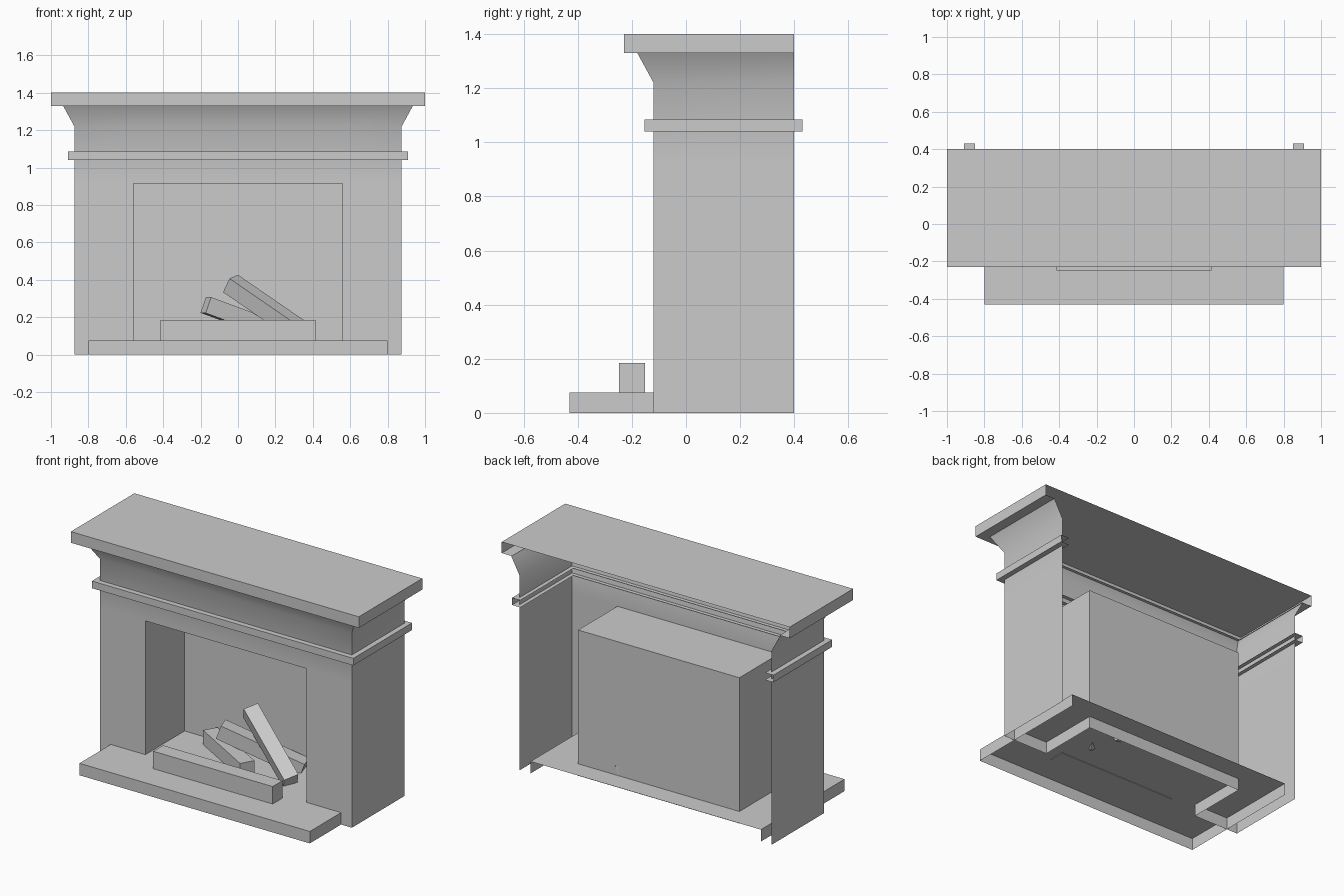
import bpy
import bmesh
import math
from mathutils import Matrix, Vector

old = bpy.data.objects.get("Cube")
if old:
    bpy.data.objects.remove(old, do_unlink=True)

# One plain grey for everything
GREY = (0.6, 0.6, 0.6, 1.0)
stone = bpy.data.materials.new("plain_grey")
stone.use_nodes = True
stone.diffuse_color = GREY
stone.node_tree.nodes["Principled BSDF"].inputs["Base Color"].default_value = GREY


def finish(name, bm):
    mesh = bpy.data.meshes.new(name)
    bm.to_mesh(mesh)
    bm.free()
    mesh.materials.append(stone)
    obj = bpy.data.objects.new(name, mesh)
    bpy.context.collection.objects.link(obj)
    bpy.ops.object.select_all(action='DESELECT')
    obj.select_set(True)
    bpy.context.view_layer.objects.active = obj
    bpy.ops.object.shade_smooth_by_angle(angle=math.radians(40))
    return obj


def u_path(half, front, back, split=None):
    """Open-backed U plan: x, y and the outward direction at each corner."""
    left = [(-half, back, -1, 0), (-half, front, -1, -1)]
    right = [(-x, y, -dx, dy) for x, y, dx, dy in reversed(left)]
    middle = [(-split, front, 0, -1), (split, front, 0, -1)] if split else []
    return left + middle + right


def shell(name, path, profile, cap=False, hole=None):
    """Sweep (offset, height) points along a plan path, as a thin open shell."""
    bm = bmesh.new()
    rows = [[bm.verts.new((x + dx * o, y + dy * o, z)) for x, y, dx, dy in path]
            for o, z in profile]
    for r, (low, high) in enumerate(zip(rows, rows[1:])):
        for i in range(len(path) - 1):
            if (r, i) != hole:
                bm.faces.new((low[i], low[i + 1], high[i + 1], high[i]))
    if cap:
        bm.faces.new(rows[-1])
    return finish(name, bm)


def beam(name, start, end, side, thick=0.09, height=0.09):
    """Square log between two points, rolled so one face looks along side."""
    a, b = Vector(start), Vector(end)
    d = (b - a).normalized()
    s = Vector(side)
    s = (s - d * s.dot(d)).normalized()
    u = d.cross(s)
    m = Matrix((d * (b - a).length, s * thick, u * height)).transposed().to_4x4()
    m.translation = (a + b) / 2
    bm = bmesh.new()
    bmesh.ops.create_cube(bm, size=1, matrix=m)
    bmesh.ops.recalc_face_normals(bm, faces=bm.faces)
    return finish(name, bm)


FRONT, BACK = -0.12, 0.40
OPEN = 0.56

# Chimney breast with fire opening and flared top
shell("chimney_breast", u_path(0.875, FRONT, BACK, OPEN),
      [(0, 0), (0, 0.915), (0, 1.22), (0.06, 1.33)], hole=(0, 2))

# Moulding band straddling the wall
shell("moulding_band", u_path(0.875, FRONT, 0.43),
      [(-0.025, 1.04), (0.033, 1.04), (0.033, 1.085), (-0.025, 1.085)])

# Mantel shelf
shell("mantel_shelf", u_path(0.89, FRONT, BACK),
      [(0.04, 1.33), (0.11, 1.33), (0.11, 1.40)], cap=True)

# Firebox recess, faces turned inwards
shell("firebox", [(-OPEN, FRONT, 0, 0), (-OPEN, 0.27, 0, 0),
                  (OPEN, 0.27, 0, 0), (OPEN, FRONT, 0, 0)],
      [(0, 0), (0, 0.915)], cap=True)

# Hearth slab
shell("hearth", u_path(0.80, -0.43, BACK), [(0, 0), (0, 0.075)], cap=True)

# Curb across the hearth
beam("hearth_curb", (-0.415, -0.2, 0.128), (0.415, -0.2, 0.128), (0, 1, 0),
     thick=0.097, height=0.113)

# Stacked logs
beam("top_log", (-0.04, 0.18, 0.38), (0.36, 0.01, 0.105), (-0.05, -0.07, -0.015))
beam("middle_log", (-0.172, 0.074, 0.265), (0.30, 0.23, 0.09), (0.025, -0.087, 0))
beam("bottom_log", (-0.345, 0.217, 0.122), (0.085, -0.03, 0.122), (0.05, 0.085, 0))
